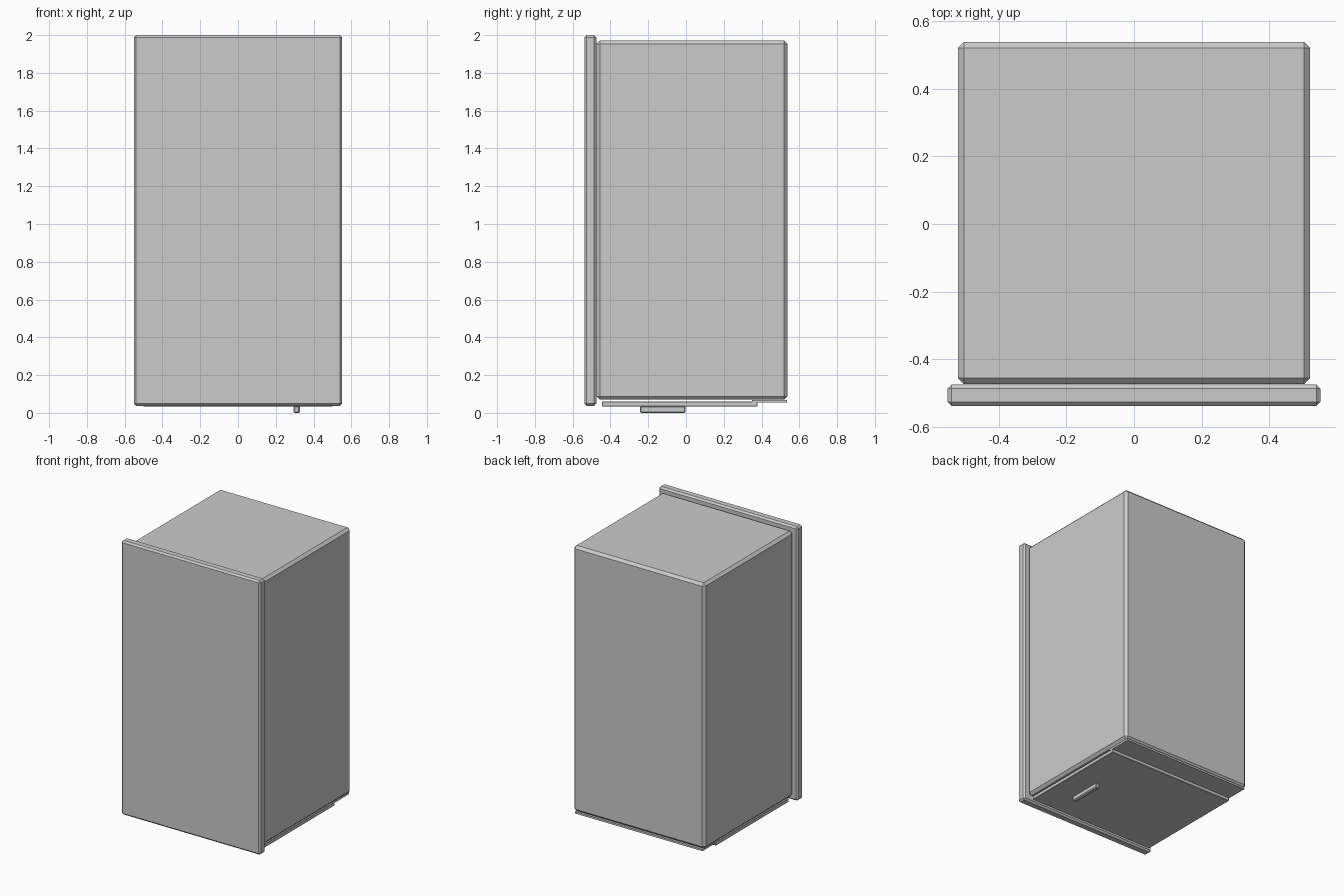
import bpy
import bmesh
from mathutils import Vector

cube = bpy.data.objects.get("Cube")
if cube:
    bpy.data.objects.remove(cube, do_unlink=True)

grey = bpy.data.materials.new("light grey")
grey.use_nodes = True
colour = (0.6, 0.6, 0.6, 1)
grey.diffuse_color = colour
grey.node_tree.nodes["Principled BSDF"].inputs["Base Color"].default_value = colour


def chamfered_box(name, low, high, chamfer=0):
    """Box between two corners, with flat chamfered edges."""
    low, high = Vector(low), Vector(high)
    bm = bmesh.new()
    bmesh.ops.create_cube(bm, size=1)
    bmesh.ops.scale(bm, vec=high - low, verts=bm.verts)
    bmesh.ops.translate(bm, vec=(low + high) / 2, verts=bm.verts)
    mesh = bpy.data.meshes.new(name)
    bm.to_mesh(mesh)
    bm.free()
    mesh.materials.append(grey)
    obj = bpy.data.objects.new(name, mesh)
    bpy.context.collection.objects.link(obj)
    if chamfer:
        bevel = obj.modifiers.new("chamfer", 'BEVEL')
        bevel.width = chamfer
        bevel.segments = 1
    return obj


# Main cabinet and the wider slab on its front
chamfered_box("cabinet_body", (-0.521, -0.473, 0.07), (0.521, 0.538, 1.972), 0.018)
chamfered_box("front_slab", (-0.551, -0.538, 0.037), (0.551, -0.475, 2.0), 0.012)

# Underside: thin rear strip, door panel and its handle
chamfered_box("rear_strip", (-0.505, 0.35, 0.056), (0.505, 0.535, 0.069))
chamfered_box("door_panel", (-0.503, -0.444, 0.034), (0.503, 0.379, 0.061), 0.003)
chamfered_box("door_handle", (0.295, -0.243, 0.0), (0.327, -0.002, 0.036), 0.006)
